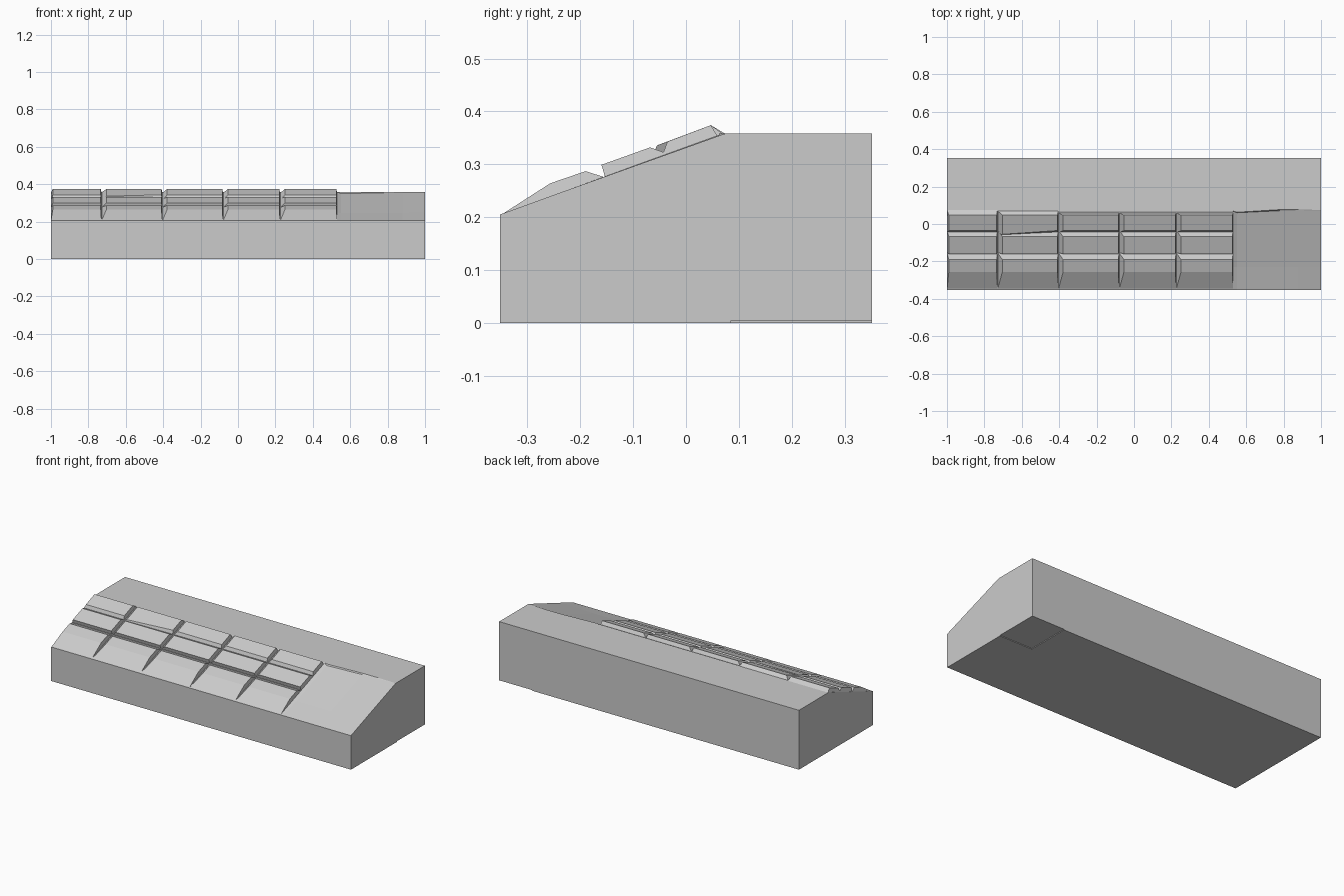
import bpy, bmesh

if "Cube" in bpy.data.objects:
    bpy.data.objects.remove(bpy.data.objects["Cube"])

FRONT, BACK, EDGE_Z, TOP_Z = -0.352, 0.352, 0.205, 0.358
SLOPE = (TOP_Z - EDGE_Z) / (0.07 - FRONT)


def slope_z(y):
    return EDGE_Z + (y - FRONT) * SLOPE


def make_object(name, bm):
    bmesh.ops.recalc_face_normals(bm, faces=bm.faces)
    mesh = bpy.data.meshes.new(name)
    bm.to_mesh(mesh)
    bm.free()
    obj = bpy.data.objects.new(name, mesh)
    bpy.context.collection.objects.link(obj)
    return obj


def loft(name, sections):
    bm = bmesh.new()
    rings = [[bm.verts.new(p) for p in s] for s in sections]
    n = len(rings[0])
    for a, b in zip(rings, rings[1:]):
        for i in range(n):
            j = (i + 1) % n
            bm.faces.new((a[i], a[j], b[j], b[i]))
    bm.faces.new(rings[0])
    bm.faces.new(rings[-1])
    return make_object(name, bm)


# Wedge body, with a slightly sunken panel at the right of the slope
# x, depth of dip in mid slope, foot of lip (y, z), top of lip y
stations = [
    (-1.00, 0.0, 0.068, 0.3573, 0.070),
    (0.53, 0.0, 0.068, 0.3573, 0.070),
    (0.55, 0.004, 0.060, 0.350, 0.063),
    (0.78, 0.004, 0.071, 0.353, 0.077),
    (0.88, 0.003, 0.074, 0.355, 0.078),
    (1.00, 0.0, 0.072, 0.3575, 0.075),
]
sections = []
for x, dip, foot_y, foot_z, lip_y in stations:
    sections.append([(x, FRONT, 0), (x, FRONT, EDGE_Z),
                     (x, -0.23, slope_z(-0.23) - dip),
                     (x, foot_y, foot_z), (x, lip_y, TOP_Z),
                     (x, BACK, TOP_Z), (x, BACK, 0)])
body = loft("wedge_body", sections)

# Shallow corner relief in the underside
bm = bmesh.new()
bmesh.ops.create_cube(bm, size=1)
for v in bm.verts:
    v.co = (0.91 + v.co.x * 0.26, 0.24 + v.co.y * 0.31, v.co.z * 0.008)
cutter = make_object("underside_cutter", bm)
cutter.hide_render = True
cutter.hide_viewport = True
mod = body.modifiers.new("underside_relief", 'BOOLEAN')
mod.operation = 'DIFFERENCE'
mod.solver = 'EXACT'
mod.object = cutter


# Raised tile: foot on the slope, smaller top with a sloped left side
def tile(name, x0, x1, left, front, top_front, top_back, back, front_left=0.0):
    tl, tr = x0 + left, x1 - 0.004
    sink = 0.002
    foot_f = (front, slope_z(front) - sink)
    foot_b = (back, min(slope_z(back), TOP_Z) - sink)
    tf_left = (top_front[0] + front_left, top_front[1] + front_left * SLOPE)
    loft(name, [
        [(x0, foot_f[0] + front_left, foot_f[1] + front_left * SLOPE),
         (x1, *foot_f), (x1, *foot_b), (x0, *foot_b)],
        [(tl, *tf_left), (tr, *top_front), (tr, *top_back), (tl, *top_back)],
    ])


# Five columns of three tile rows
edges = [-1.0, -0.73, -0.405, -0.08, 0.225, 0.53]
upper_back = [0.077, 0.072, 0.060, 0.060, 0.060]
for c in range(5):
    x0, x1 = edges[c], edges[c + 1]
    left = 0.010 if c == 0 else 0.026
    skew = -0.02 if c == 1 else 0.0
    tile(f"lower_tile_{c + 1}", x0, x1, left, FRONT,
         (-0.257, 0.264), (-0.19, 0.287), -0.153)
    tile(f"middle_tile_{c + 1}", x0, x1, left, -0.153,
         (-0.16, 0.299), (-0.068, 0.332), -0.032)
    tile(f"upper_tile_{c + 1}", x0, x1, left, -0.046,
         (-0.035, 0.343), (0.047, 0.374), upper_back[c], skew)
